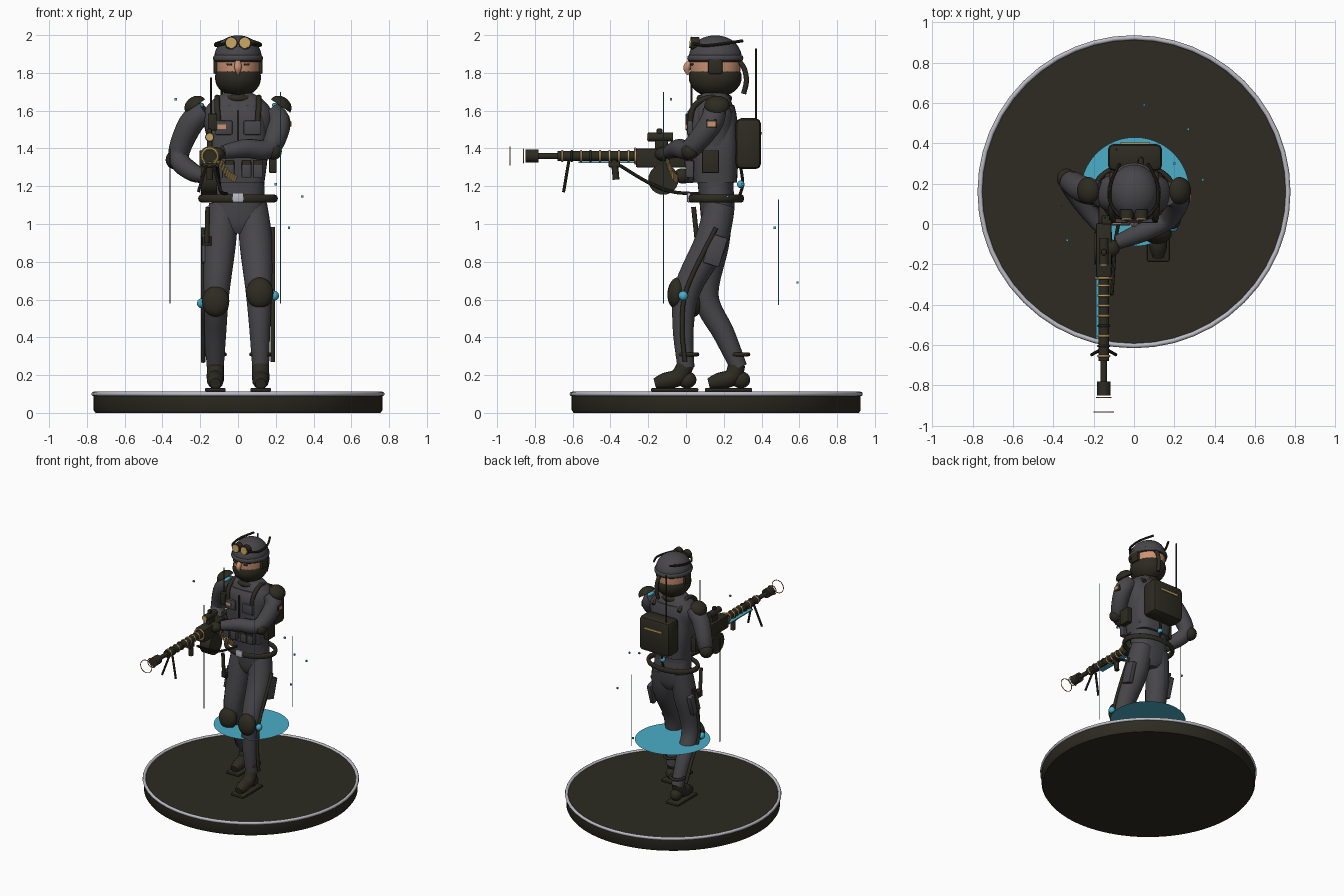
import bpy, bmesh, math
from mathutils import Vector, Matrix, Euler

if "Cube" in bpy.data.objects:
    bpy.data.objects.remove(bpy.data.objects["Cube"], do_unlink=True)


def material(name, *rgb):
    mat = bpy.data.materials.new(name)
    mat.use_nodes = True
    mat.diffuse_color = (*rgb, 1)
    mat.node_tree.nodes["Principled BSDF"].inputs["Base Color"].default_value = (*rgb, 1)
    return mat


DARK = material("dark olive", .026, .024, .015)
GREY = material("grey fabric", .064, .061, .068)
SKIN = material("skin", .6, .29, .17)
GOLD = material("gold", .56, .36, .12)
SILVER = material("silver", .5, .5, .56)
BLUE = material("cyan glow", .07, .42, .58)


def finish(name, bm, mat, smooth=True):
    mesh = bpy.data.meshes.new(name)
    bmesh.ops.recalc_face_normals(bm, faces=bm.faces[:])
    bm.to_mesh(mesh)
    bm.free()
    obj = bpy.data.objects.new(name, mesh)
    bpy.context.collection.objects.link(obj)
    mesh.materials.append(mat)
    if smooth:
        bpy.ops.object.select_all(action="DESELECT")
        obj.select_set(True)
        bpy.context.view_layer.objects.active = obj
        bpy.ops.object.shade_smooth_by_angle(angle=math.radians(40))
    return obj


def box(name, centre, size, mat, rot=(0, 0, 0), bevel=.006):
    bm = bmesh.new()
    place = Matrix.LocRotScale(Vector(centre), Euler(rot), Vector(size))
    bmesh.ops.create_cube(bm, size=1, matrix=place)
    if bevel:
        bmesh.ops.bevel(bm, geom=bm.edges[:], offset=min(bevel, min(size) * .3),
                        segments=2, profile=.5, affect="EDGES")
    return finish(name, bm, mat)


def ball(name, centre, radii, mat, rot=(0, 0, 0), dome=False):
    bm = bmesh.new()
    bmesh.ops.create_uvsphere(bm, u_segments=24, v_segments=16, radius=1)
    if dome:
        bmesh.ops.bisect_plane(bm, geom=bm.verts[:] + bm.edges[:] + bm.faces[:],
                               plane_co=(0, 0, 0), plane_no=(0, 0, -1), clear_outer=True)
        bmesh.ops.holes_fill(bm, edges=[e for e in bm.edges if e.is_boundary])
    bm.transform(Matrix.LocRotScale(Vector(centre), Euler(rot), Vector(radii)))
    return finish(name, bm, mat)


def loft(name, rings, mat):
    bm = bmesh.new()
    rows = [[bm.verts.new(p) for p in ring] for ring in rings]
    for low, high in zip(rows, rows[1:]):
        for i in range(len(low)):
            j = (i + 1) % len(low)
            bm.faces.new((low[i], low[j], high[j], high[i]))
    bm.faces.new(rows[0])
    bm.faces.new(rows[-1])
    return finish(name, bm, mat)


def sample(keys, steps):
    # Catmull-Rom through the key points
    keys = [Vector(k) for k in keys]
    if len(keys) < 3:
        return keys
    out = []
    for i in range(len(keys) - 1):
        a, b, c, d = keys[max(i - 1, 0)], keys[i], keys[i + 1], keys[min(i + 2, len(keys) - 1)]
        for s in range(steps):
            t = s / steps
            out.append(b + (c - a) * (t / 2) + (a * 2 - b * 5 + c * 4 - d) * (t * t / 2)
                       + (b * 3 - a - c * 3 + d) * (t ** 3 / 2))
    return out + [keys[-1]]


def tube(name, keys, mat, radius=None, sides=14, steps=5):
    # keys are x, y, z and, without a fixed radius, the radius there
    pts = sample([tuple(k) + ((radius,) if radius else ()) for k in keys], steps)
    side, rings = None, []
    for i, p in enumerate(pts):
        along = (pts[min(i + 1, len(pts) - 1)].xyz - pts[max(i - 1, 0)].xyz).normalized()
        side = (side - along * side.dot(along) if side else along.orthogonal()).normalized()
        up = along.cross(side)
        rings.append([p.xyz + (side * math.cos(a) + up * math.sin(a)) * p[3]
                      for a in (math.tau * k / sides for k in range(sides))])
    return loft(name, rings, mat)


def stack(name, keys, mat, x=0, power=1, steps=4, sides=32):
    # keys are height, y centre, half width, half depth
    def bend(v):
        return math.copysign(abs(v) ** power, v)
    rings = [[(x + k[2] * bend(math.cos(a)), k[1] + k[3] * bend(math.sin(a)), k[0])
              for a in (math.tau * i / sides for i in range(sides))]
             for k in sample([tuple(k) + (0,) * (4 - len(k)) for k in keys], steps)]
    return loft(name, rings, mat)


def ring(name, centre, radius, thick, mat, axis="Z", flat=1, height=1):
    rot = (math.pi / 2, 0, 0) if axis == "Y" else (0, 0, 0)
    bpy.ops.mesh.primitive_torus_add(location=centre, rotation=rot, major_segments=48, minor_segments=8,
                                     major_radius=radius, minor_radius=thick)
    obj = bpy.context.object
    obj.name = name
    obj.scale = (1, flat, height)
    obj.data.materials.append(mat)
    bpy.ops.object.shade_smooth_by_angle(angle=math.radians(60))


# Display base and floating disc
stack("base", [(0, .16, .755, .755), (.015, .16, .765, .765), (.1, .16, .765, .765)], DARK, steps=1, sides=96)
ring("base_rim", (0, .16, .1), .764, .012, SILVER)
bm = bmesh.new()
bmesh.ops.create_circle(bm, cap_ends=True, segments=64, radius=.27, matrix=Matrix.Translation((.005, .16, .53)))
finish("glow_disc", bm, BLUE, smooth=False)

# Legs, knee pads, braces and boots
legs = {
    "left": (1, [(.075, .18, 1.1, .08), (.095, .13, .9, .088), (.11, .01, .66, .072),
                 (.115, -.015, .45, .056), (.12, .0, .24, .045)], (.115, -.05, .635), -.06, 0),
    "right": (-1, [(-.075, .17, 1.1, .08), (-.095, .145, .9, .085), (-.115, .105, .62, .068),
                   (-.12, .2, .42, .058), (-.12, .28, .24, .045)], (-.118, .045, .59), .225, .27),
}
for name, (s, path, pad, foot, ankle) in legs.items():
    tube(name + "_leg", path, GREY, sides=20)
    ball(name + "_knee_pad", pad, (.072, .048, .082), DARK, (-.1, 0, 0))
    tube(name + "_brace", [(s * .185, y - .005, z) for _, y, z, _ in
                           [(0, path[1][1] + .035, .98, 0)] + path[2:4] + [(0, ankle, .27, 0)]], DARK, .012, 10)
    ball(name + "_brace_joint", (s * .195, path[2][1] - .025, path[2][2] - .04), (.022, .025, .025), BLUE)
    ring(name + "_shin_strap", (s * .12, ankle + .01, .31), .05, .011, DARK)
    box(name + "_sole", (s * .12, foot, .122), (.11, .25, .018), DARK)
    tube(name + "_boot", [(s * .12, foot - .105, .155, .028), (s * .12, foot - .055, .168, .043),
                          (s * .12, foot + .02, .19, .046), (s * .12, ankle, .26, .045)], DARK)
    ball(name + "_heel", (s * .12, foot + .065, .175), (.042, .05, .045), DARK)
    box(name + "_thigh_pouch", (s * .175, .155, .86), (.035, .09, .16), GREY, (-.3, 0, 0))
box("holster", (-.165, .09, .91), (.05, .06, .05), DARK)
tube("baton", [(-.165, .06, .9), (-.16, .04, 1.09)], DARK, .013)

# Torso, vest and belt
stack("pelvis", [(.95, .165, .045, .06), (1.0, .165, .12, .08), (1.1, .165, .14, .092),
                 (1.2, .16, .14, .09)], GREY, power=.85)
stack("torso", [(1.14, .16, .135, .09), (1.28, .155, .145, .1), (1.45, .15, .165, .11), (1.58, .15, .185, .11),
                (1.66, .15, .13, .085), (1.7, .15, .06, .06)], GREY, power=.8)
stack("vest", [(1.22, .155, .14, .115), (1.4, .15, .16, .128), (1.56, .145, .145, .125),
               (1.63, .15, .12, .105)], GREY, power=.6)
ring("collar", (0, .15, 1.665), .075, .02, DARK)
tube("neck", [(0, .15, 1.62), (0, .15, 1.74)], DARK, .06)
ring("belt", (0, .16, 1.135), .195, .016, DARK, flat=.7, height=1.3)
box("belt_buckle", (0, .015, 1.14), (.06, .02, .05), SILVER)
for s in (-1, 1):
    tube("shoulder_strap", [(s * .1, .02, 1.5), (s * .11, .04, 1.62), (s * .11, .14, 1.67), (s * .11, .25, 1.6)],
         DARK, .015)
    box("hip_pouch", (s * .185, .13, 1.33), (.04, .09, .12), DARK)
    for x in (.045, .105):
        box("lower_pouch", (s * x, .02, 1.29), (.052, .045, .09), GREY)
        box("pouch_flap", (s * x, -.004, 1.325), (.05, .008, .025), DARK, bevel=0)
    box("chest_pouch", (s * .075, .02, 1.51), (.09, .03, .075), GREY)
box("vest_zip", (0, .014, 1.5), (.012, .014, .2), DARK)
box("front_pouch", (.11, .015, 1.39), (.18, .05, .07), DARK)
box("radio", (-.135, .02, 1.54), (.05, .045, .09), DARK)
tube("radio_antenna", [(-.143, .03, 1.55), (-.143, .03, 1.775)], DARK, .005, 8)
box("name_patch", (-.085, .002, 1.515), (.045, .008, .022), SKIN, bevel=0)

# Backpack
box("backpack", (.005, .33, 1.425), (.27, .135, .27), DARK, bevel=.03)
box("backpack_stripe", (.005, .399, 1.48), (.15, .008, .012), GOLD, bevel=0)
tube("long_antenna", [(-.086, .37, 1.5), (-.086, .37, 1.93)], DARK, .006, 8)
ball("pack_light", (0, .29, 1.21), (.02, .02, .02), BLUE)
tube("pack_cable", [(0, .29, 1.3), (0, .3, 1.21), (0, .28, 1.14)], DARK, .008, 8)

# Arms and shoulder caps
tube("right_arm", [(-.17, .15, 1.6, .06), (-.25, .17, 1.53, .066), (-.315, .205, 1.36, .055),
                   (-.25, .1, 1.28, .05), (-.17, -.01, 1.25, .036)], GREY)
ball("right_elbow_pad", (-.335, .225, 1.34), (.048, .05, .05), DARK)
ball("right_glove", (-.16, -.02, 1.255), (.036, .045, .04), DARK)
tube("left_arm", [(.17, .15, 1.6, .06), (.215, .13, 1.53, .064), (.165, .025, 1.4, .054),
                  (.04, -.04, 1.4, .05), (-.08, -.09, 1.38, .036)], GREY)
ball("left_elbow_pad", (.19, .02, 1.385), (.042, .045, .045), DARK)
ball("left_glove", (-.12, -.12, 1.37), (.05, .045, .038), DARK)
for s in (-1, 1):
    ball("shoulder_cap", (s * .225, .165, 1.625), (.062, .068, .05), DARK, (0, s * .6, 0), dome=True)
    ball("shoulder_light", (s * .205, .15, 1.62), (.028, .04, .016), BLUE, (0, s * .6, 0))
box("arm_patch", (.262, .135, 1.53), (.03, .06, .045), DARK)
box("arm_badge", (.279, .135, 1.53), (.006, .04, .025), SKIN, bevel=0)

# Head, mask and helmet
stack("face", [(1.76, .155, .112, .128), (1.84, .155, .117, .134), (1.89, .155, .116, .132)], SKIN)
ball("mask", (0, .155, 1.775), (.122, .14, .105), DARK)
tube("nose", [(0, .035, 1.87, .012), (0, .005, 1.83, .02), (0, .012, 1.79, .006)], SKIN)
stack("helmet", [(1.865, .155, .122, .138), (1.91, .155, .122, .136), (1.96, .155, .095, .106),
                 (1.988, .155, .055, .06), (1.999, .155, .012, .012)], GREY)
ring("helmet_band", (0, .155, 1.878), .122, .011, GREY, flat=1.12, height=1.5)
ring("helmet_trim", (0, .155, 1.863), .121, .006, DARK, flat=1.12)
for s in (-1, 1):
    box("eye", (s * .045, .03, 1.845), (.03, .012, .012), DARK, (0, 0, s * .3))
    box("ear_cup", (s * .118, .155, 1.835), (.025, .075, .08), DARK, bevel=.01)
    tube("goggle_rim", [(s * .036, .07, 1.955), (s * .036, .025, 1.958)], DARK, .034, 20)
    tube("goggle_lens", [(s * .036, .03, 1.958), (s * .036, .019, 1.959)], GOLD, .028, 20)
    tube("helmet_cable", [(s * .07, .04, 1.955), (s * .115, .1, 1.945), (s * .115, .2, 1.955),
                          (s * .07, .3, 1.97)], DARK, .008, 8)
tube("head_hose", [(.03, .27, 1.87), (.035, .305, 1.83), (.035, .32, 1.76), (.03, .305, 1.69)], DARK, .014)

# Long gun, built along its barrel
GX, GZ = -.15, 1.36


def barrel(name, y0, y1, radius, mat=DARK, x=GX, z=GZ):
    tube(name, [(x, y0, z), (x, y1, z)], mat, radius, 18)


barrel("muzzle", -.85, -.78, .034)
barrel("barrel", -.8, -.66, .016)
barrel("barrel_jacket", -.68, -.25, .027)
for i in range(8):
    ring("cooling_band", (GX, -.655 + i * .05, GZ), .027, .006, GOLD if i % 2 < 1 or i > 4 else DARK, "Y")
ring("outer_muzzle_ring", (GX, -.932, GZ), .049, .003, GOLD, "Y")
ring("inner_muzzle_ring", (GX, -.86, GZ), .036, .003, GOLD, "Y")
box("receiver", (GX, -.13, 1.35), (.075, .27, .1), DARK)
box("stock", (GX, .04, 1.34), (.05, .14, .075), DARK)
box("glow_strip", (GX - .02, -.41, 1.327), (.035, .32, .008), BLUE, bevel=0)
ring("receiver_ring", (GX, -.268, GZ), .04, .006, GOLD, "Y")
for s in (-1, 1):
    tube("bipod_leg", [(GX + s * .01, -.62, 1.335), (GX + s * .06, -.648, 1.17)], DARK, .008, 8)
tube("front_grip", [(GX, -.38, 1.34), (GX, -.37, 1.235)], DARK, .018)
box("grip_mount", (GX, -.38, 1.315), (.035, .06, .03), DARK)
barrel("scope", -.2, -.07, .024, z=1.46)
barrel("scope_lens", -.207, -.2, .019, GOLD, z=1.46)
box("scope_mount", (GX, -.13, 1.415), (.03, .07, .07), DARK)
box("scope_knob", (GX, -.14, 1.49), (.025, .03, .03), DARK)
tube("drum_magazine", [(GX - .045, -.12, 1.235), (GX + .04, -.12, 1.235)], DARK, .08, 24)
tube("sling", [(-.11, -.35, 1.31), (-.1, -.2, 1.22), (-.09, -.07, 1.17), (-.06, .08, 1.16)], DARK, .009, 8)
for i in range(9):
    t = i / 8
    x, z = -.105 + .085 * t, 1.34 - .1 * t - .02 * math.sin(t * math.pi)
    tube("belt_round", [(x, -.1 + .05 * t, z - .018), (x + .012, -.1 + .05 * t, z + .018)], GOLD, .007, 8)

# Light lines and drifting sparks
for x, y, low, high, mat in ((.225, -.12, .58, 1.7, BLUE), (-.36, .09, .58, 1.4, DARK), (.13, .49, .57, 1.13, BLUE)):
    tube("light_line", [(x, y, low), (x, y, high)], mat, .0025, 6)
for spot in ((.05, .59, .69), (.27, .47, .98), (.34, .22, 1.145), (-.33, -.08, 1.66), (.2, .3, 1.21)):
    box("spark", spot, (.012, .012, .012), BLUE, bevel=0)
